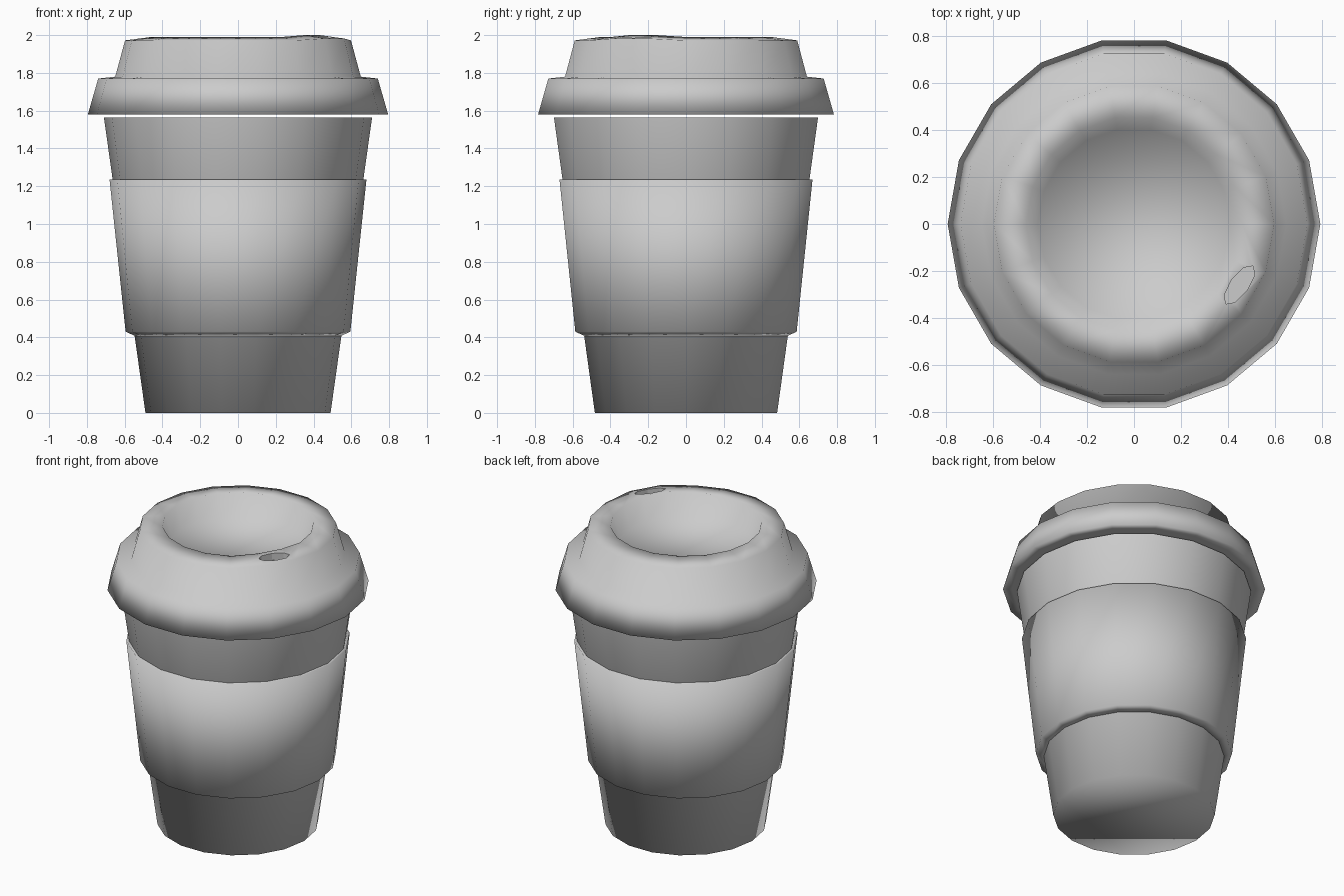
import bpy, bmesh
from math import cos, sin, pi, atan2

cube = bpy.data.objects.get("Cube")
if cube:
    bpy.data.objects.remove(cube)

SIDES = 18

grey = bpy.data.materials.new("light_grey")
grey.use_nodes = True
grey.diffuse_color = (0.6, 0.6, 0.6, 1)
grey.node_tree.nodes["Principled BSDF"].inputs["Base Color"].default_value = (0.6, 0.6, 0.6, 1)


def lathe(name, profile, cap_start=False, cap_end=False, closed=False):
    """Turn a (radius, height) profile around z; fully smooth shaded."""
    bm = bmesh.new()
    rings = []
    for r, z in profile:
        rings.append([bm.verts.new((r * cos(2 * pi * i / SIDES), r * sin(2 * pi * i / SIDES), z))
                      for i in range(SIDES)])
    pairs = list(zip(rings, rings[1:]))
    if closed:
        pairs.append((rings[-1], rings[0]))
    for a, b in pairs:
        for i in range(SIDES):
            j = (i + 1) % SIDES
            bm.faces.new((a[i], a[j], b[j], b[i]))
    if cap_start:
        bm.faces.new(rings[0])
    if cap_end:
        bm.faces.new(rings[-1])
    bmesh.ops.recalc_face_normals(bm, faces=bm.faces)
    for f in bm.faces:
        f.smooth = True
    mesh = bpy.data.meshes.new(name)
    bm.to_mesh(mesh)
    bm.free()
    mesh.materials.append(grey)
    ob = bpy.data.objects.new(name, mesh)
    bpy.context.collection.objects.link(ob)
    return ob


# Tapered cup with an open top and an inner wall
cup = lathe("cup", [(0.49, 0), (0.71, 1.565), (0.69, 1.565), (0.47, 0.04)],
            cap_start=True, cap_end=True)
# Keep the lip crisp
for e in cup.data.edges:
    if all(cup.data.vertices[v].co.z > 1.5 for v in e.vertices):
        e.use_edge_sharp = True

# Grip sleeve around the middle
lathe("sleeve", [(0.54, 0.405), (0.595, 0.43), (0.68, 1.235), (0.65, 1.235)], closed=True)

# Lid with a flared skirt, a raised collar and a sunken well
lid = lathe("lid", [(0.74, 1.58), (0.795, 1.58), (0.74, 1.77), (0.65, 1.78), (0.598, 1.972),
                    (0.46, 1.99), (0.41, 1.85)], cap_start=True, cap_end=True)

# Raise the rim slightly where the drinking hole sits
for v in lid.data.vertices:
    if v.co.z > 1.95 and abs(atan2(v.co.y, v.co.x) + pi / 6) < 0.3:
        v.co.z += 0.01

# Drinking hole: a rounded slot cut into the rim
bpy.ops.mesh.primitive_cylinder_add(vertices=8, radius=1, depth=0.08, location=(0.45, -0.26, 1.99))
cutter = bpy.context.object
cutter.name = "drinking_hole_cutter"
cutter.scale = (0.04, 0.1, 1)
cutter.rotation_euler.z = -pi / 6 - 0.1
cutter.data.materials.append(grey)
cutter.hide_render = True
cutter.hide_set(True)
cut = lid.modifiers.new("drinking_hole", "BOOLEAN")
cut.operation = "DIFFERENCE"
cut.solver = "EXACT"
cut.object = cutter
